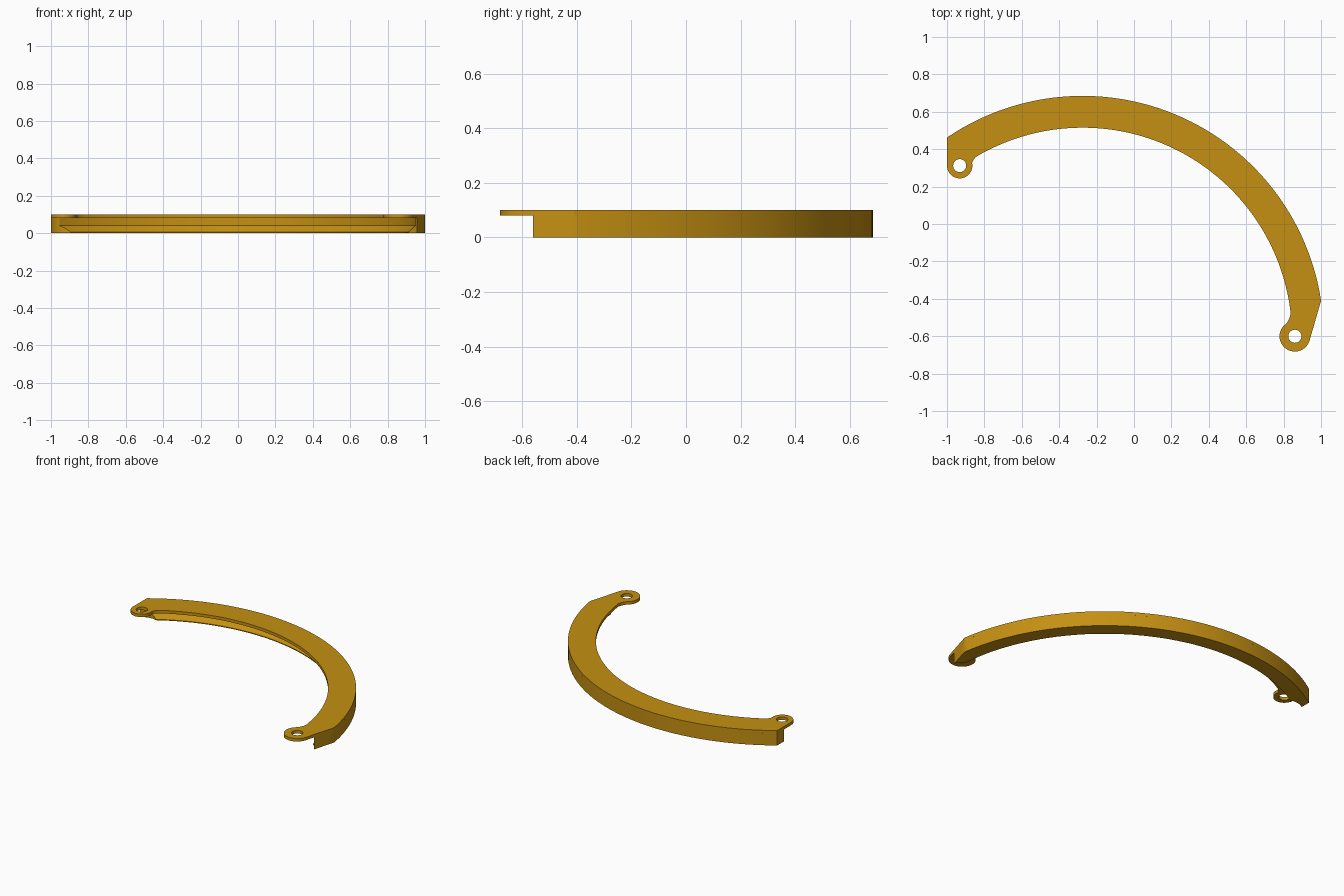
import bpy, bmesh, math
from mathutils import Vector

if "Cube" in bpy.data.objects:
    bpy.data.objects.remove(bpy.data.objects["Cube"])

CX, CY = -0.275, -0.605          # centre of the curved rail
R_OUT, R_IN = 1.29, 1.12
LUGS = [(-0.932, 0.312, 0.068), (0.86, -0.60, 0.082)]   # x, y, radius
HOLE = 0.035

brass = bpy.data.materials.new("golden_brass")
brass.diffuse_color = (0.56, 0.28, 0.006, 1)
brass.use_nodes = True
brass.node_tree.nodes["Principled BSDF"].inputs["Base Color"].default_value = brass.diffuse_color


def arc(cx, cy, r, a0, a1, n):
    return [(cx + r * math.cos(math.radians(a0 + (a1 - a0) * i / n)),
             cy + r * math.sin(math.radians(a0 + (a1 - a0) * i / n))) for i in range(n + 1)]


def finish(ob):
    ob.data.materials.clear()
    ob.data.materials.append(brass)
    bpy.ops.object.select_all(action='DESELECT')
    ob.select_set(True)
    bpy.context.view_layer.objects.active = ob
    bpy.ops.object.shade_smooth_by_angle(angle=math.radians(25))


# Top plate: curved strip with a round lug and pin hole at each end
(lx, ly, lr), (rx, ry, rr) = LUGS
outline = arc(CX, CY, R_OUT, 124.2, 8.7, 72)
outline += arc(rx, ry, rr, -14, -221, 28)
outline += [(0.814, -0.532), (0.826, -0.515), (0.834, -0.495)]
outline += arc(CX, CY, R_IN, 6.5, 118.2, 72)
outline += [(-0.831, 0.368), (-0.850, 0.354), (-0.861, 0.338)]
outline += arc(lx, ly, lr, 12, -180, 28)

curve = bpy.data.curves.new("top_plate", 'CURVE')
curve.dimensions = '2D'
curve.fill_mode = 'BOTH'
curve.extrude = 0.01
for loop in [outline] + [arc(x, y, HOLE, 0, 345, 23) for x, y, _ in LUGS]:
    spline = curve.splines.new('POLY')
    spline.points.add(len(loop) - 1)
    for p, (x, y) in zip(spline.points, loop):
        p.co = (x, y, 0, 1)
    spline.use_cyclic_u = True
plate = bpy.data.objects.new("top_plate", curve)
bpy.context.collection.objects.link(plate)
plate.location.z = 0.09
bpy.context.view_layer.objects.active = plate
plate.select_set(True)
bpy.ops.object.convert(target='MESH')
plate = bpy.context.view_layer.objects.active
bm = bmesh.new()
bm.from_mesh(plate.data)
bmesh.ops.remove_doubles(bm, verts=bm.verts, dist=1e-5)
bmesh.ops.recalc_face_normals(bm, faces=bm.faces)
bm.to_mesh(plate.data)
bm.free()
finish(plate)

# Rim wall: section with a sloped foot, swept round the arc
section = [(R_OUT, 0), (R_OUT, 0.08), (1.225, 0.08), (1.225, 0.04), (1.19, 0.006), (1.19, 0)]
bm = bmesh.new()
rings = []
for i in range(81):
    a = math.radians(-2 + 132 * i / 80)
    rings.append([bm.verts.new((CX + r * math.cos(a), CY + r * math.sin(a), z)) for r, z in section])
n = len(section)
for a, b in zip(rings, rings[1:]):
    for j in range(n):
        bm.faces.new((a[j], a[(j + 1) % n], b[(j + 1) % n], b[j]))
bm.faces.new(rings[0])
bm.faces.new(rings[-1])
# Trim both ends along the straight edges of the plate
for co, no in [((-1, 0, 0), (-1, 0, 0)), ((1.0, -0.41, 0), (0.21, -0.06, 0))]:
    cut = bmesh.ops.bisect_plane(bm, geom=bm.verts[:] + bm.edges[:] + bm.faces[:],
                                 plane_co=Vector(co), plane_no=Vector(no), clear_outer=True)
    edges = [e for e in cut["geom_cut"] if isinstance(e, bmesh.types.BMEdge)]
    bmesh.ops.holes_fill(bm, edges=edges, sides=0)
bmesh.ops.recalc_face_normals(bm, faces=bm.faces)
mesh = bpy.data.meshes.new("rim_wall")
bm.to_mesh(mesh)
bm.free()
wall = bpy.data.objects.new("rim_wall", mesh)
bpy.context.collection.objects.link(wall)

# Round clearance under each lug
for x, y, _ in LUGS:
    bpy.ops.mesh.primitive_cylinder_add(vertices=48, radius=0.105, depth=0.4, location=(x, y, 0))
    cutter = bpy.context.object
    cutter.name = "lug_clearance_cutter"
    mod = wall.modifiers.new("clearance", 'BOOLEAN')
    mod.operation = 'DIFFERENCE'
    mod.solver = 'EXACT'
    mod.object = cutter
    bpy.context.view_layer.objects.active = wall
    bpy.ops.object.modifier_apply(modifier=mod.name)
    bpy.data.objects.remove(cutter)
finish(wall)
